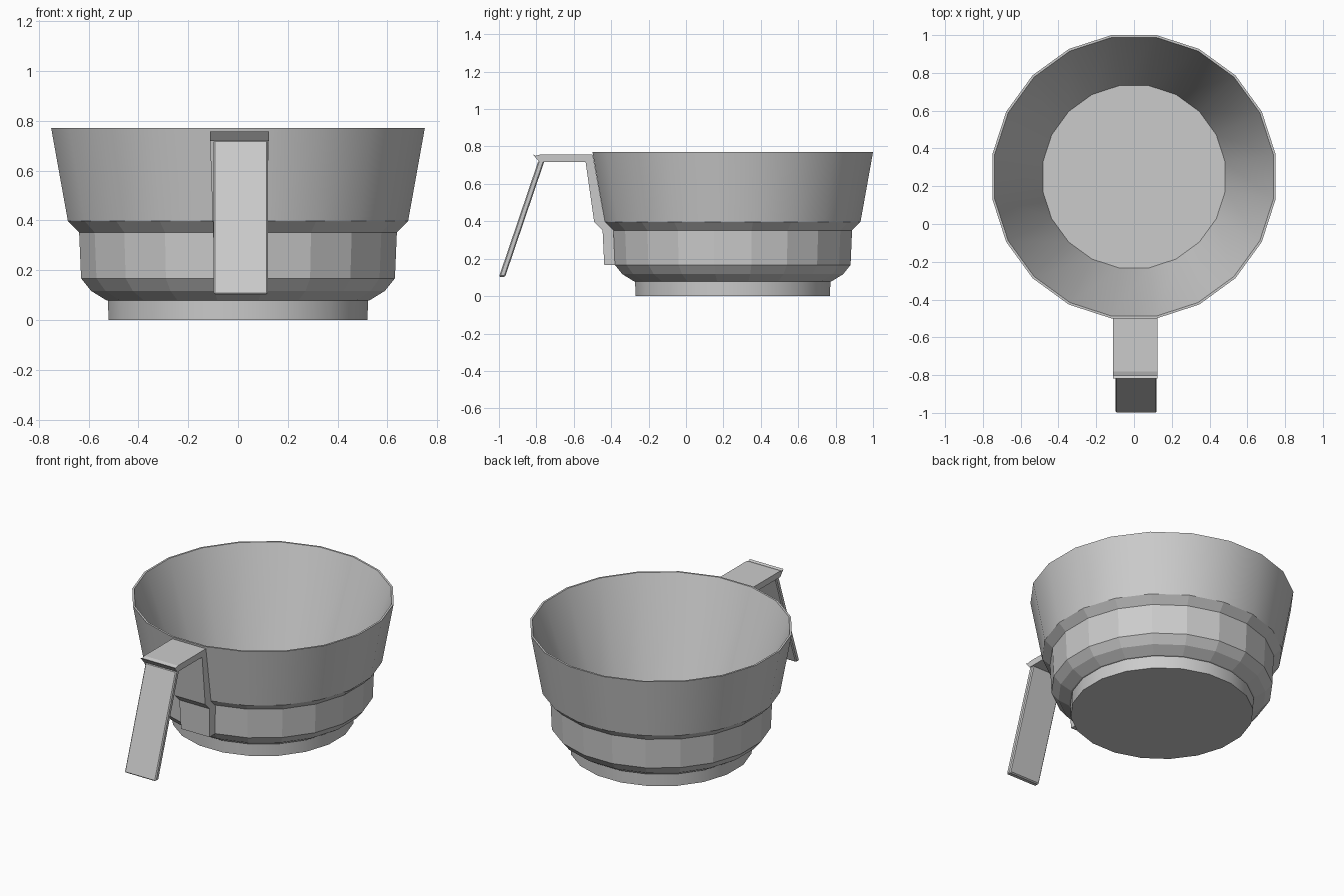
import bpy, bmesh, math

if "Cube" in bpy.data.objects:
    bpy.data.objects.remove(bpy.data.objects["Cube"])

SIDES = 20
CY = 0.25
K = 1 / math.cos(math.pi / SIDES)   # flat-to-flat radius -> corner radius


def finish(bm, name):
    bmesh.ops.recalc_face_normals(bm, faces=bm.faces[:])
    me = bpy.data.meshes.new(name)
    bm.to_mesh(me)
    bm.free()
    ob = bpy.data.objects.new(name, me)
    bpy.context.collection.objects.link(ob)
    return ob


def lathe(name, profile, flat_bands):
    """Spin (radius, z) points; ring edges stay sharp."""
    bm = bmesh.new()
    rings = []
    for r, z in profile:
        ring = []
        for i in range(SIDES):
            a = 2 * math.pi * (i + 0.5) / SIDES
            ring.append(bm.verts.new((r * K * math.cos(a), CY + r * K * math.sin(a), z)))
        rings.append(ring)
    for n, (lo, hi) in enumerate(zip(rings, rings[1:])):
        for i in range(SIDES):
            j = (i + 1) % SIDES
            f = bm.faces.new((lo[i], lo[j], hi[j], hi[i]))
            f.smooth = n not in flat_bands
    bm.faces.new(rings[0])
    bm.faces.new(rings[-1])
    for ring in rings:
        for i in range(SIDES):
            bm.edges.get((ring[i], ring[(i + 1) % SIDES])).smooth = False
    return finish(bm, name)


def side_extrude(name, outline, half_width, cx):
    """Extrude a (y, z) outline across x, with a width that depends on z."""
    bm = bmesh.new()
    left, right = ([bm.verts.new((cx + s * half_width(z), y, z)) for y, z in outline]
                   for s in (-1, 1))
    bm.faces.new(left)
    bm.faces.new(right)
    n = len(outline)
    for i in range(n):
        j = (i + 1) % n
        bm.faces.new((left[i], left[j], right[j], right[i]))
    return finish(bm, name)


# stepped bowl: outside from base to rim, then straight inner wall to the floor
lathe("bowl", [(0.52, 0), (0.522, 0.078), (0.53, 0.08), (0.59, 0.117), (0.63, 0.167),
               (0.638, 0.352), (0.683, 0.397), (0.75, 0.77),
               (0.738, 0.77), (0.483, 0.035)], {2, 3, 4, 5})

# handle bracket: strip hugging the bowl wall plus the horizontal arm with its lip
side_extrude("handle_bracket",
             [(-0.499, 0.757), (-0.433, 0.397), (-0.388, 0.352), (-0.38, 0.167),
              (-0.437, 0.167), (-0.446, 0.352), (-0.491, 0.397), (-0.537, 0.718),
              (-0.785, 0.718), (-0.818, 0.757), (-0.803, 0.75), (-0.78, 0.757)],
             lambda z: 0.1 + 0.018 * min(1, (z - 0.167) / 0.55), 0.006)

# slanted grip hanging from the arm
grip = side_extrude("handle_grip",
                    [(-0.79, 0.722), (-0.757, 0.722), (-0.967, 0.103), (-1.0, 0.103)],
                    lambda z: 0.109, 0.011)
bev = grip.modifiers.new("edge_chamfer", "BEVEL")
bev.width = 0.006
bev.segments = 1
